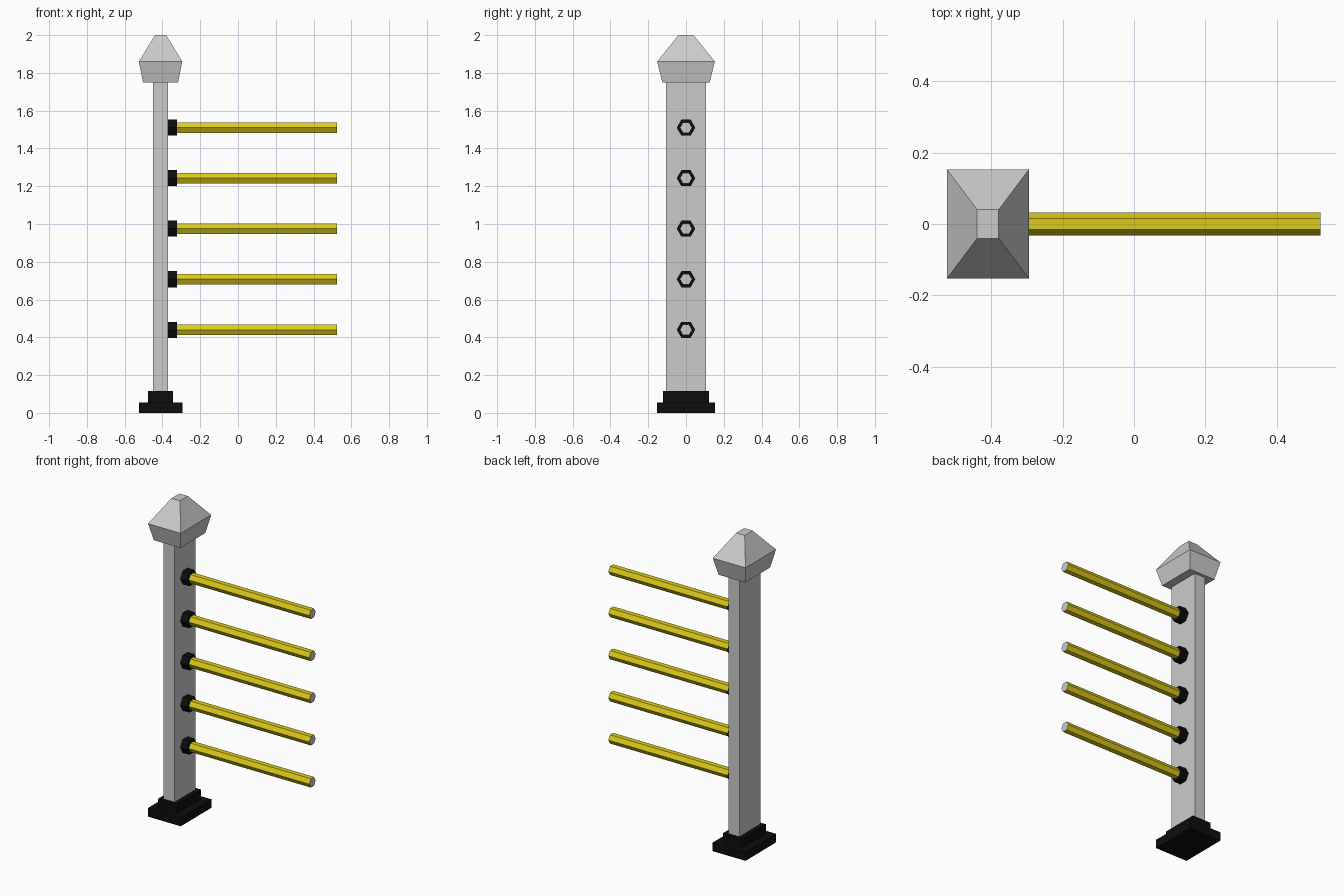
import bpy, bmesh, math

if "Cube" in bpy.data.objects:
    bpy.data.objects.remove(bpy.data.objects["Cube"])

CX = -0.41  # post centre line


def material(name, rgb):
    m = bpy.data.materials.new(name)
    m.diffuse_color = (*rgb, 1)
    m.use_nodes = True
    m.node_tree.nodes["Principled BSDF"].inputs["Base Color"].default_value = m.diffuse_color
    return m


black = material("black", (0.004, 0.004, 0.004))
yellow = material("yellow", (0.72, 0.6, 0.01))


def loft(name, sections, mat=None):
    """Stack of rectangles (half_x, half_y, z) joined into a closed solid."""
    bm = bmesh.new()
    rings = [[bm.verts.new((CX + sx * hx, sy * hy, z))
              for sx, sy in ((-1, -1), (1, -1), (1, 1), (-1, 1))]
             for hx, hy, z in sections]
    bm.faces.new(rings[0][::-1])
    bm.faces.new(rings[-1])
    for a, b in zip(rings, rings[1:]):
        for i in range(4):
            j = (i + 1) % 4
            bm.faces.new((a[i], a[j], b[j], b[i]))
    me = bpy.data.meshes.new(name)
    bm.to_mesh(me)
    bm.free()
    ob = bpy.data.objects.new(name, me)
    bpy.context.collection.objects.link(ob)
    if mat:
        me.materials.append(mat)


def hex_bar(name, x0, x1, z, r, mat, fill='NGON'):
    """Hexagonal bar along x with its corners pointing to +-y."""
    bpy.ops.mesh.primitive_cylinder_add(
        vertices=6, radius=r, depth=x1 - x0, end_fill_type=fill,
        location=((x0 + x1) / 2, 0, z), rotation=(0, math.pi / 2, 0))
    ob = bpy.context.object
    ob.name = name
    ob.data.materials.append(mat)


# Post, stepped foot and faceted cap
loft("post", [(0.039, 0.106, 0.1), (0.039, 0.106, 1.76)])
loft("foot_plate", [(0.115, 0.153, 0), (0.115, 0.153, 0.055)], black)
loft("foot_collar", [(0.066, 0.121, 0.055), (0.066, 0.121, 0.115)], black)
loft("post_cap", [(0.093, 0.125, 1.75), (0.115, 0.153, 1.86), (0.03, 0.04, 2.0)])

# Five rails, each with a socket and a grey end face
for i in range(5):
    z = 0.44 + i * 0.2675
    hex_bar(f"rail_socket_{i + 1}", -0.375, -0.323, z, 0.049, black)
    hex_bar(f"rail_{i + 1}", -0.323, 0.523, z, 0.032, yellow, 'NOTHING')
    bpy.ops.mesh.primitive_circle_add(
        vertices=6, radius=0.032, fill_type='NGON',
        location=(0.523, 0, z), rotation=(0, math.pi / 2, 0))
    bpy.context.object.name = f"rail_end_{i + 1}"
